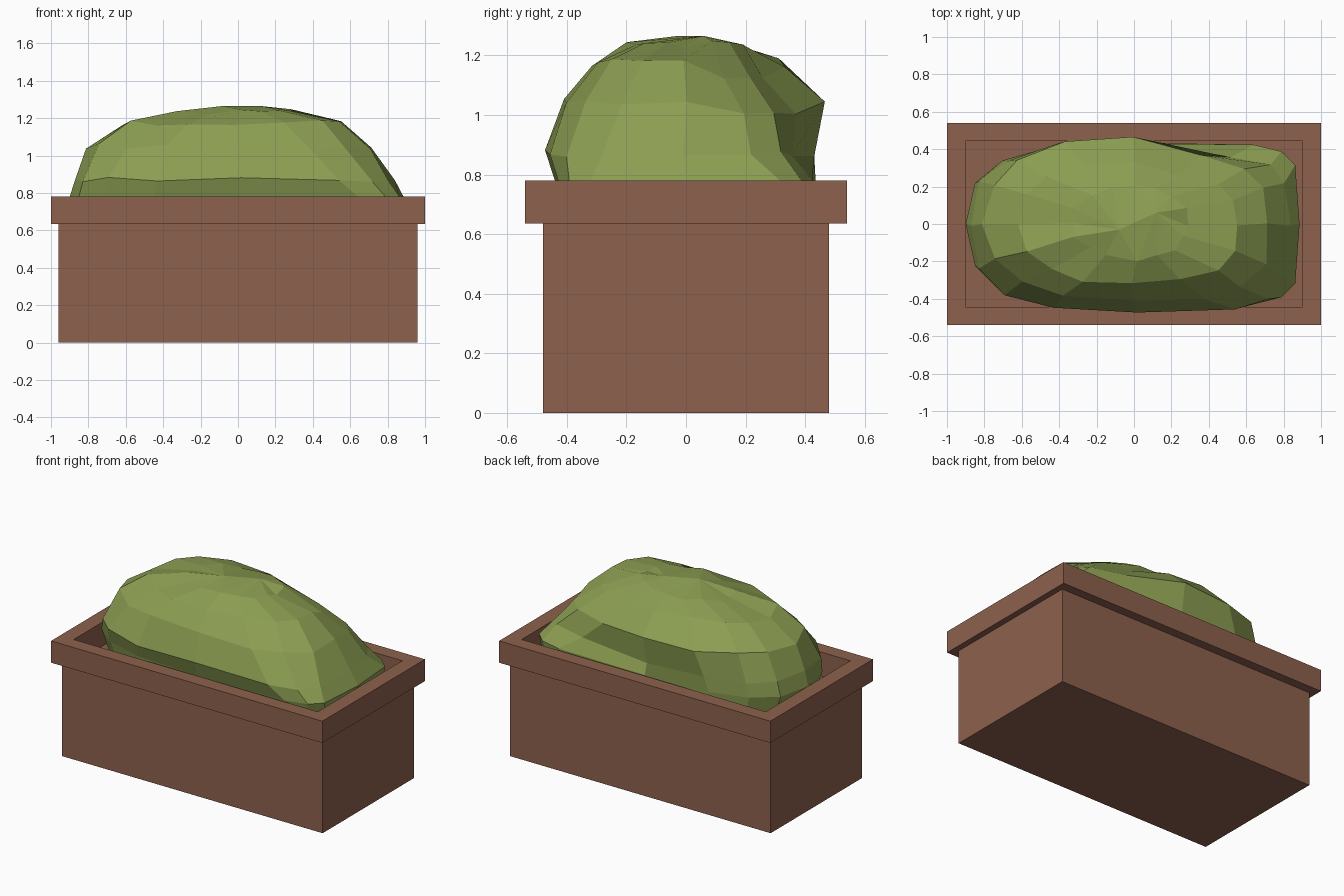
import bpy, bmesh, math, random

if "Cube" in bpy.data.objects:
    bpy.data.objects.remove(bpy.data.objects["Cube"])

random.seed(4)


def material(name, rgb):
    m = bpy.data.materials.new(name)
    m.diffuse_color = (*rgb, 1)
    m.use_nodes = True
    m.node_tree.nodes["Principled BSDF"].inputs["Base Color"].default_value = m.diffuse_color
    return m


def finish(bm, name, mat):
    bmesh.ops.recalc_face_normals(bm, faces=bm.faces)
    me = bpy.data.meshes.new(name)
    bm.to_mesh(me)
    bm.free()
    me.materials.append(mat)
    ob = bpy.data.objects.new(name, me)
    bpy.context.collection.objects.link(ob)
    return ob


def loft(rings):
    """Skin a list of equal-length closed rings and cap the first one."""
    bm = bmesh.new()
    vs = [[bm.verts.new(p) for p in r] for r in rings]
    for a, b in zip(vs, vs[1:]):
        n = len(a)
        for i in range(n):
            bm.faces.new((a[i], a[(i + 1) % n], b[(i + 1) % n], b[i]))
    bm.faces.new(vs[0])
    return bm, vs


terracotta = material("terracotta brown", (0.265, 0.12, 0.075))
leaf = material("leaf green", (0.265, 0.345, 0.085))

# Planter box: body, overhanging rim, recessed bed
profile = [(0.96, 0.48, 0), (0.96, 0.48, 0.635), (1, 0.54, 0.635),
           (1, 0.54, 0.78), (0.9, 0.445, 0.78), (0.9, 0.445, 0.62)]
bm, vs = loft([[(-x, -y, z), (x, -y, z), (x, y, z), (-x, y, z)]
               for x, y, z in profile])
bm.faces.new(vs[-1])
finish(bm, "planter_box", terracotta)

# Bush: tiers of z, x range, y range, roundness of left and right ends
tiers = [(0.61, -0.84, 0.87, -0.41, 0.43, 2.8, 5.0),
         (0.78, -0.90, 0.885, -0.44, 0.435, 2.8, 6.0),
         (0.87, -0.885, 0.85, -0.475, 0.44, 2.8, 4.0),
         (1.05, -0.80, 0.73, -0.42, 0.46, 2.5, 2.8),
         (1.175, -0.61, 0.57, -0.325, 0.34, 2.3, 2.5),
         (1.235, -0.34, 0.29, -0.19, 0.2, 2.0, 2.0)]
SEGS = 16


def tier_ring(k, tier):
    z, x0, x1, y0, y1, nl, nr = tier
    ring = []
    for i in range(SEGS):
        a = 2 * math.pi * i / SEGS
        c, s = math.cos(a), math.sin(a)
        p = 2 / (nr if c > 0 else nl)
        x = abs(c) ** p * (x1 if c > 0 else x0)
        y = abs(s) ** p * (y1 if s > 0 else y0)
        h = z
        # hollow on the back right, and the crown dropping towards it
        if k > 1 and x > 0.15 and y > 0.15:
            y *= 0.84
            h -= 0.04 * (k > 2)
        if k > 1:
            x += random.uniform(-0.02, 0.02)
            y += random.uniform(-0.012, 0.012)
            h += random.uniform(-0.015, 0.015)
        ring.append((x, y, h))
    return ring


bm, vs = loft([tier_ring(k, t) for k, t in enumerate(tiers)])
# Lumpy crown
ridge = [bm.verts.new(p) for p in ((0.12, 0.06, 1.265), (-0.08, -0.03, 1.265))]
last = vs[-1]
for i in range(SEGS):
    side = 0 if i < 4 or i >= 12 else 1
    bm.faces.new((last[i], last[(i + 1) % SEGS], ridge[side]))
bm.faces.new((last[4], ridge[1], ridge[0]))
bm.faces.new((last[12], ridge[0], ridge[1]))
finish(bm, "bush", leaf)
